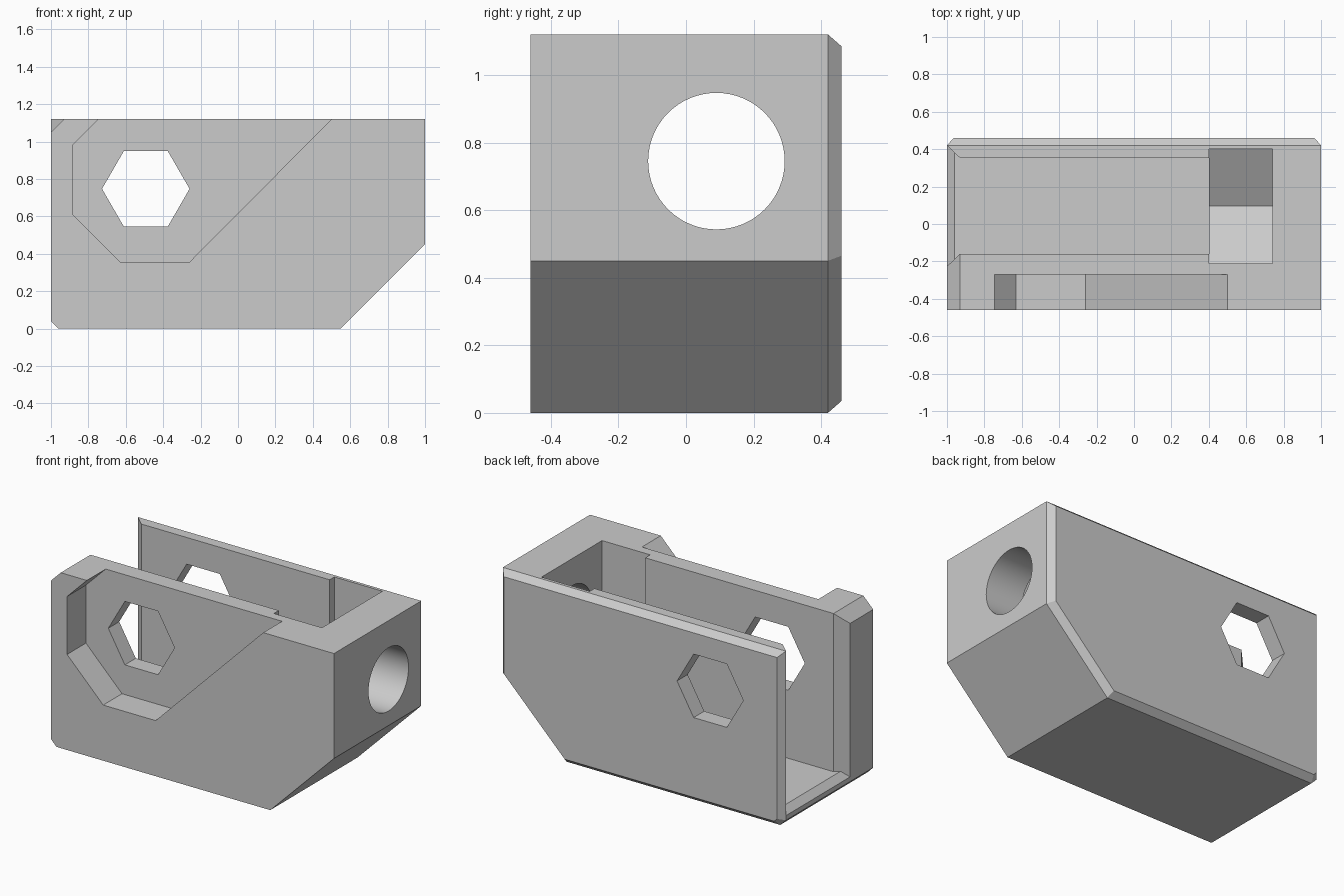
import bpy, bmesh, math

default = bpy.data.objects.get("Cube")
if default:
    bpy.data.objects.remove(default, do_unlink=True)

grey = bpy.data.materials.new("light grey plastic")
grey.use_nodes = True
colour = (0.6, 0.6, 0.6, 1)
grey.diffuse_color = colour
grey.node_tree.nodes["Principled BSDF"].inputs["Base Color"].default_value = colour


def loft(name, rings):
    """Closed solid through rings of equal point count."""
    bm = bmesh.new()
    loops = [[bm.verts.new(p) for p in ring] for ring in rings]
    n = len(loops[0])
    for a, b in zip(loops, loops[1:]):
        for i in range(n):
            j = (i + 1) % n
            bm.faces.new((a[i], a[j], b[j], b[i]))
    bm.faces.new(loops[0][::-1])
    bm.faces.new(loops[-1])
    bmesh.ops.recalc_face_normals(bm, faces=bm.faces)
    mesh = bpy.data.meshes.new(name)
    bm.to_mesh(mesh)
    bm.free()
    obj = bpy.data.objects.new(name, mesh)
    bpy.context.collection.objects.link(obj)
    mesh.materials.append(grey)
    return obj


def along_y(profile, y):
    return [(x, y, z) for x, z in profile]


def along_x(profile, x):
    return [(x, y, z) for y, z in profile]


def polygon(cx, cz, radius, sides, turn=0.0):
    return [(cx + radius * math.cos(turn + math.tau * i / sides),
             cz + radius * math.sin(turn + math.tau * i / sides)) for i in range(sides)]


# Housing block, with a chamfer all round its back face
side = [(-0.96, 0), (0.55, 0), (1, 0.45), (1, 1.12), (-1, 1.12), (-1, 0.04)]
back = [(-0.945, 0.035), (0.535, 0.035), (0.965, 0.465),
        (0.965, 1.085), (-0.965, 1.085), (-0.965, 0.055)]
housing = loft("housing", [along_y(side, -0.46), along_y(side, 0.42), along_y(back, 0.46)])


# Open channel, flared at its left mouth
def channel_ring(x, flare, floor):
    y0, y1 = -0.16 - flare, 0.353 + flare
    return along_x([(y0, floor), (y1, floor), (y1, 1.3), (y0, 1.3)], x)


channel = loft("channel_cutter", [
    channel_ring(-1.04, 0.106, 0.03), channel_ring(-0.96, 0.028, 0.11),
    channel_ring(-0.93, 0, 0.11), channel_ring(0.402, 0, 0.11)])

# Nut pocket: pointed floor, open at the top
nut = [(0.095, 0.393), (0.4, 0.569), (0.4, 1.3), (-0.21, 1.3), (-0.21, 0.569)]
nut_pocket = loft("nut_pocket_cutter", [along_x(nut, 0.4), along_x(nut, 0.74)])

# Round bolt hole through the right end
bolt = polygon(0.09, 0.745, 0.202, 64)
bolt_hole = loft("bolt_hole_cutter", [along_x(bolt, 0.6), along_x(bolt, 1.2)])

# Recess in the front wall
outline = [(-0.63, 0.355), (-0.26, 0.355), (0.58, 1.2), (-0.665, 1.2),
           (-0.885, 0.98), (-0.885, 0.61)]
recess = loft("recess_cutter", [along_y(outline, -0.6), along_y(outline, -0.27)])

# Hexagonal window through both walls
window = polygon(-0.493, 0.747, 0.234, 6)
hex_window = loft("hex_window_cutter", [along_y(window, -0.7), along_y(window, 0.7)])

# Chamfered top corner of the front wall
corner = [(-1.1, 0.95), (-0.83, 1.22), (-1.1, 1.22)]
corner_cut = loft("corner_cutter", [along_y(corner, -0.6), along_y(corner, 0.1)])

# Cut every opening, then drop the cutters
bpy.context.view_layer.objects.active = housing
for cutter in (channel, nut_pocket, bolt_hole, recess, hex_window, corner_cut):
    cutter.hide_render = True
    cut = housing.modifiers.new(cutter.name, 'BOOLEAN')
    cut.operation = 'DIFFERENCE'
    cut.solver = 'EXACT'
    cut.object = cutter
    bpy.ops.object.modifier_apply(modifier=cut.name)
    bpy.data.objects.remove(cutter, do_unlink=True)

# Smooth bolt hole, crisp edges elsewhere
bpy.ops.object.select_all(action='DESELECT')
housing.select_set(True)
bpy.ops.object.shade_smooth_by_angle(angle=math.radians(20))
